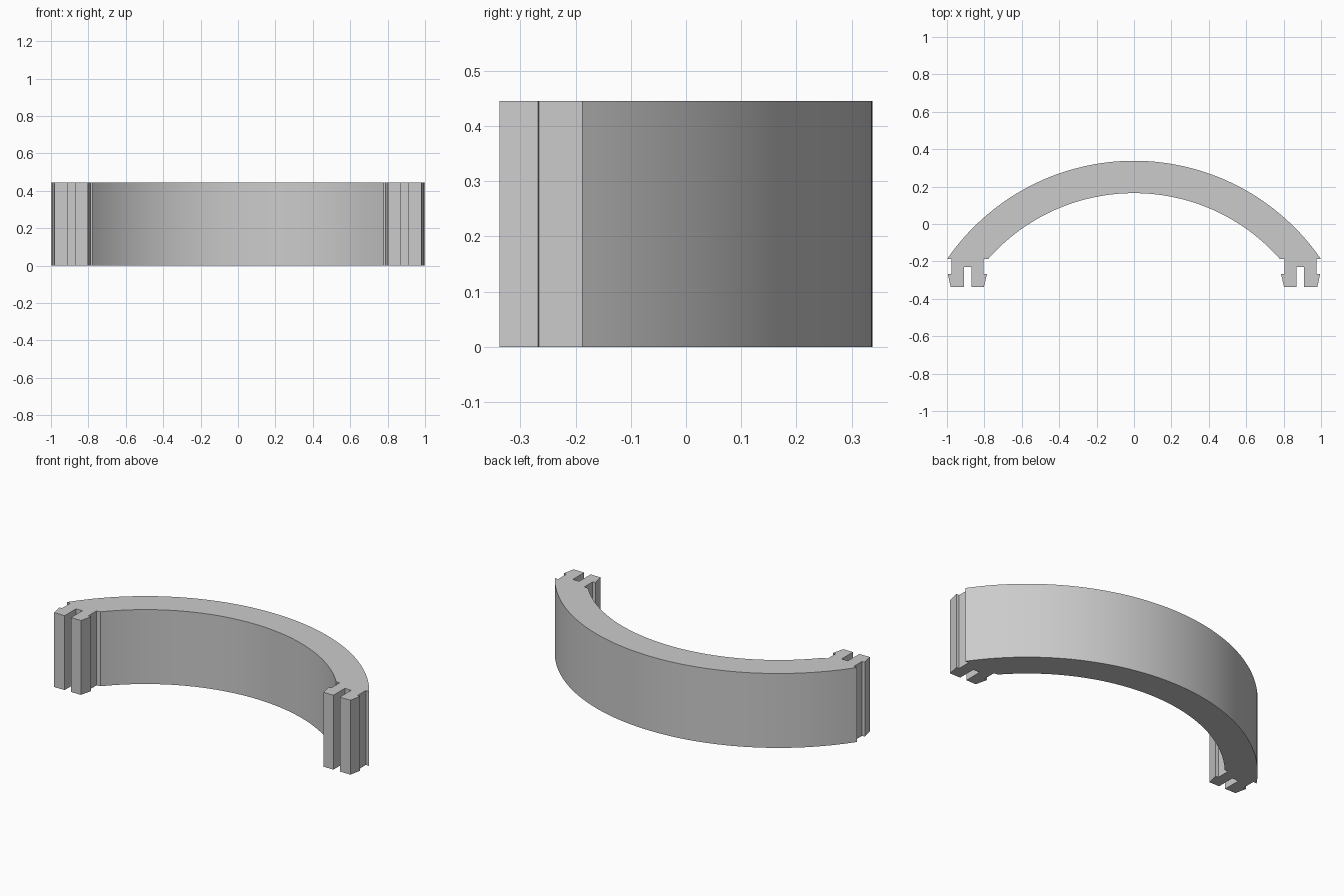
import bpy
import bmesh
from math import asin, sin, cos
from mathutils import Vector

cube = bpy.data.objects.get("Cube")
if cube:
    bpy.data.objects.remove(cube, do_unlink=True)

HEIGHT = 0.445
CENTRE_Y = -0.875
OUTER_R, INNER_R = 1.213, 1.04
SHOULDER_Y = -0.188
SEGMENTS = 32

grey = bpy.data.materials.new("grey plastic")
grey.use_nodes = True
colour = (0.6, 0.6, 0.6, 1)
grey.diffuse_color = colour
grey.node_tree.nodes["Principled BSDF"].inputs["Base Color"].default_value = colour


def half_arc(radius, end_x):
    """Points from the crown of the arch down to its right-hand end."""
    end = asin(end_x / radius)
    return [(radius * sin(end * i / SEGMENTS), CENTRE_Y + radius * cos(end * i / SEGMENTS))
            for i in range(SEGMENTS + 1)]


# Split snap clip with barbs, from the outer shoulder to the inner one
clip = [(0.977, SHOULDER_Y), (0.977, -0.266), (0.995, -0.268), (0.98, -0.338),
        (0.91, -0.338), (0.91, -0.23), (0.868, -0.23), (0.868, -0.338),
        (0.803, -0.338), (0.786, -0.268), (0.804, -0.266), (0.804, SHOULDER_Y)]

# Half outline: outer arc, clip, inner arc; then mirrored to close the loop
half = half_arc(OUTER_R, 1.0) + clip + half_arc(INNER_R, 0.779)[::-1]
outline = half + [(-x, y) for x, y in half[-2:0:-1]]

# Extrude the flat profile upwards
bm = bmesh.new()
base = bm.faces.new([bm.verts.new((x, y, 0)) for x, y in outline])
grown = bmesh.ops.extrude_face_region(bm, geom=[base], use_keep_orig=True)
top = [v for v in grown["geom"] if isinstance(v, bmesh.types.BMVert)]
bmesh.ops.translate(bm, verts=top, vec=Vector((0, 0, HEIGHT)))
bmesh.ops.recalc_face_normals(bm, faces=bm.faces[:])

mesh = bpy.data.meshes.new("clip_on_arch")
bm.to_mesh(mesh)
bm.free()
mesh.materials.append(grey)
arch = bpy.data.objects.new("clip_on_arch", mesh)
bpy.context.collection.objects.link(arch)

# Smooth the curved walls, keep corners crisp
bpy.ops.object.select_all(action="DESELECT")
arch.select_set(True)
bpy.context.view_layer.objects.active = arch
bpy.ops.object.shade_smooth_by_angle(angle=0.35)
